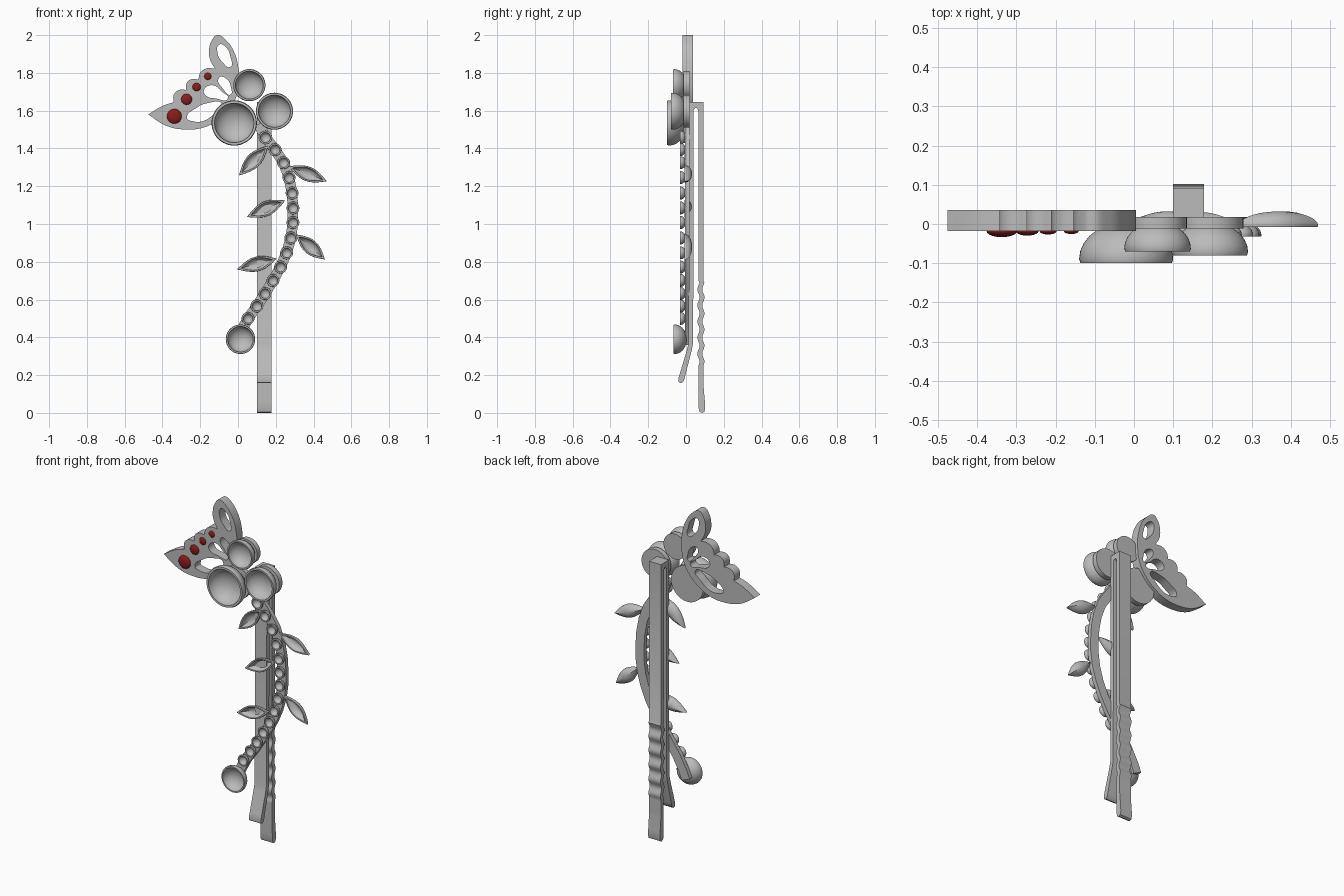
import bpy, bmesh, math
from mathutils import Vector

if "Cube" in bpy.data.objects:
    bpy.data.objects.remove(bpy.data.objects["Cube"], do_unlink=True)


def material(name, rgb, metallic=0.0):
    m = bpy.data.materials.new(name)
    m.use_nodes = True
    m.diffuse_color = (*rgb, 1)
    m.node_tree.nodes["Principled BSDF"].inputs["Base Color"].default_value = (*rgb, 1)
    return m


SILVER = material("silver grey", (0.5, 0.5, 0.5))
RED = material("garnet red", (0.25, 0.012, 0.012))
parts = []


def add(name, mesh, mat):
    ob = bpy.data.objects.new(name, mesh)
    bpy.context.collection.objects.link(ob)
    mesh.materials.clear()
    mesh.materials.append(mat)
    parts.append(ob)
    return ob


def slab(name, loops, low, high, side=False, smooth=False):
    """Flat outline with holes, extruded along y (or along x when side is set).
    A third item in a point marks a sharp corner of a smooth outline."""
    cu = bpy.data.curves.new(name, "CURVE")
    cu.dimensions, cu.fill_mode = "2D", "BOTH"
    cu.extrude = (high - low) / 2
    cu.resolution_u = 6
    for loop in loops:
        sp = cu.splines.new("BEZIER" if smooth else "POLY")
        pts = sp.bezier_points if smooth else sp.points
        pts.add(len(loop) - 1)
        for p, q in zip(pts, loop):
            if smooth:
                p.co = (q[0], q[1], 0)
                kind = "VECTOR" if len(q) > 2 else "AUTO"
                p.handle_left_type = p.handle_right_type = kind
            else:
                p.co = (q[0], q[1], 0, 1)
        sp.use_cyclic_u = True
    tmp = bpy.data.objects.new(name + "_outline", cu)
    bpy.context.collection.objects.link(tmp)
    bpy.context.view_layer.update()
    mesh = bpy.data.meshes.new_from_object(tmp.evaluated_get(bpy.context.evaluated_depsgraph_get()))
    bpy.data.objects.remove(tmp, do_unlink=True)
    bm = bmesh.new()
    bm.from_mesh(mesh)
    bmesh.ops.remove_doubles(bm, verts=bm.verts, dist=0.0002)
    bmesh.ops.recalc_face_normals(bm, faces=bm.faces)
    bm.to_mesh(mesh)
    bm.free()
    ob = add(name, mesh, SILVER)
    mid = (low + high) / 2
    ob.rotation_euler = (math.pi / 2, 0, math.pi / 2 if side else 0)
    ob.location = (mid, 0, 0) if side else (0, mid, 0)
    return ob


def circle(r, n=36):
    return [(r * math.cos(math.tau * i / n), r * math.sin(math.tau * i / n)) for i in range(n)]


def marquise(length, width, n=12):
    top = [(length * (i / n - 0.5), width / 2 * math.sin(math.pi * i / n)) for i in range(n)]
    return top + [(-x, -z) for x, z in top]


def cup(name, outline, x, z, rim, depth, angle=0.0, lip=0.87):
    """Hollow setting open to the front, its rim at y = rim."""
    steps = 7
    quarter = [math.pi / 2 * i / steps for i in range(steps)]
    rings = [(math.cos(a), 0.1 + 0.9 * math.sin(a)) for a in reversed(quarter)]
    rings += [(0.97, 0), (lip, 0)]
    rings += [(lip * math.cos(a), 0.75 * math.sin(a)) for a in quarter[1:]]
    bm = bmesh.new()
    loops = [[bm.verts.new((s * u, d * depth, s * v)) for u, v in outline] for s, d in rings]
    n = len(outline)
    for a, b in zip(loops, loops[1:]):
        for i in range(n):
            bm.faces.new((a[i], a[(i + 1) % n], b[(i + 1) % n], b[i]))
    for loop, d in ((loops[0], 1), (loops[-1], 0.75)):
        pole = bm.verts.new((0, d * depth, 0))
        for i in range(n):
            bm.faces.new((loop[i], loop[(i + 1) % n], pole))
    bmesh.ops.recalc_face_normals(bm, faces=bm.faces)
    mesh = bpy.data.meshes.new(name)
    bm.to_mesh(mesh)
    bm.free()
    ob = add(name, mesh, SILVER)
    ob.location = (x, rim, z)
    ob.rotation_euler.y = -angle
    return ob


# Pierced wing
wing = [(-.11, 2), (-.065, 1.975), (-.025, 1.92), (0, 1.84), (.005, 1.765), (-.01, 1.67),
        (-.055, 1.595), (-.12, 1.54), (-.185, 1.51), (-.275, 1.5), (-.38, 1.52),
        (-.475, 1.58, "corner"), (-.4, 1.625), (-.34, 1.645, "corner"), (-.34, 1.685),
        (-.31, 1.71), (-.275, 1.71, "corner"), (-.27, 1.75), (-.245, 1.767),
        (-.21, 1.765, "corner"), (-.2, 1.8), (-.17, 1.823), (-.122, 1.823, "corner"),
        (-.148, 1.87), (-.153, 1.925), (-.137, 1.975)]
holes = [
    [(-.1, 1.95), (-.063, 1.935), (-.04, 1.885), (-.04, 1.832), (-.085, 1.86), (-.107, 1.9)],
    [(-.1, 1.775), (-.063, 1.77), (-.037, 1.722), (-.04, 1.685), (-.075, 1.71)],
    [(-.18, 1.71), (-.137, 1.735), (-.085, 1.7), (-.053, 1.665), (-.12, 1.665), (-.17, 1.68)],
    [(-.27, 1.56), (-.22, 1.615), (-.16, 1.64), (-.085, 1.635), (-.12, 1.59), (-.185, 1.545),
     (-.243, 1.545)],
]
slab("wing", [wing] + holes, -.018, .036, smooth=True)

# Red stones along the wing
for x, z, r in ((-.337, 1.57, .039), (-.272, 1.66, .029), (-.219, 1.725, .022), (-.16, 1.782, .019)):
    bm = bmesh.new()
    bmesh.ops.create_uvsphere(bm, u_segments=20, v_segments=12, radius=r)
    bmesh.ops.scale(bm, vec=(1, .4, 1), verts=bm.verts)
    mesh = bpy.data.meshes.new("wing_stone")
    bm.to_mesh(mesh)
    bm.free()
    add("wing_stone", mesh, RED).location = (x, -.018, z)

# Flower of three large cups, each on a backing disc
for x, z, r, depth in ((-.02, 1.535, .12, .1), (.06, 1.735, .085, .07), (.193, 1.597, .098, .08)):
    cup("flower_cup", circle(r, 48), x, z, -depth, depth + .005)
    slab("flower_backing", [[(x + u, z + v) for u, v in circle(r * .88)]], -.012, .018)

# Stem: a row of small cups on a curved backing strip, with an end cup
stem = [(.145, 1.458), (.196, 1.394), (.241, 1.325), (.27, 1.246), (.286, 1.164), (.291, 1.085),
        (.291, 1.008), (.28, .926), (.257, .847), (.225, .772), (.185, .701), (.143, .632),
        (.1, .566), (.053, .5)]
for i, (x, z) in enumerate(stem):
    cup("stem_cup", circle(.036 if i == 0 else .034, 24), x, z, -.032, .032, lip=.75)
cup("end_cup", circle(.078, 40), .013, .39, -.066, .07)

path = [Vector(p) for p in [(.11, 1.53)] + stem + [(.01, .42), (-.01, .37)]]
left, right = [], []
for i, p in enumerate(path):
    t = (path[min(i + 1, len(path) - 1)] - path[max(i - 1, 0)]).normalized()
    side = Vector((-t.y, t.x)) * .028
    left.append(tuple(p + side))
    right.append(tuple(p - side))
slab("stem_backing", [left + right[::-1]], -.006, .018)

# Leaves, given by their two tips
for x1, z1, x2, z2 in ((.005, 1.257, .16, 1.415), (.268, 1.305, .47, 1.226), (.047, 1.037, .25, 1.125),
                       (.307, .945, .46, .812), (-.005, .76, .205, .817)):
    dx, dz = x2 - x1, z2 - z1
    cup("leaf", marquise(math.hypot(dx, dz), .078), (x1 + x2) / 2, (z1 + z2) / 2, -.008, .04,
        math.atan2(dz, dx), lip=.8)


# Hair pin: two legs joined at the top, the back leg crimped
def crimp(z):
    return .006 * math.sin((z - .25) * math.tau / .085) if .25 < z < .7 else 0


heights = [.7 - .01 * i for i in range(56)]
arch = [(.0525 + .0125 * math.cos(a), 1.595 + .02 * math.sin(a))
        for a in [math.pi * i / 8 for i in range(9)]]
front_leg = [(.038, .37), (.03, .33), (-.006, .19), (-.012, .168), (-.025, .157), (-.038, .162),
             (-.041, .18), (-.032, .21), (.004, .33), (.014, .37), (.016, 1.645)]
back_outer = [(.092 + crimp(z), z) for z in heights]
back_inner = [(.066 + crimp(z), z) for z in reversed(heights)]
tip = [(.1, .06), (.102, .025), (.097, .006), (.085, 0), (.072, .006), (.067, .025), (.067, .06)]
outline = front_leg + [(.092, 1.645)] + back_outer + tip + back_inner + arch
slab("hair_pin", [outline], .1, .178, side=True)

# Smooth shading with crisp edges
bpy.ops.object.select_all(action="DESELECT")
for ob in parts:
    ob.select_set(True)
bpy.context.view_layer.objects.active = parts[0]
bpy.ops.object.shade_smooth_by_angle(angle=math.radians(35))
